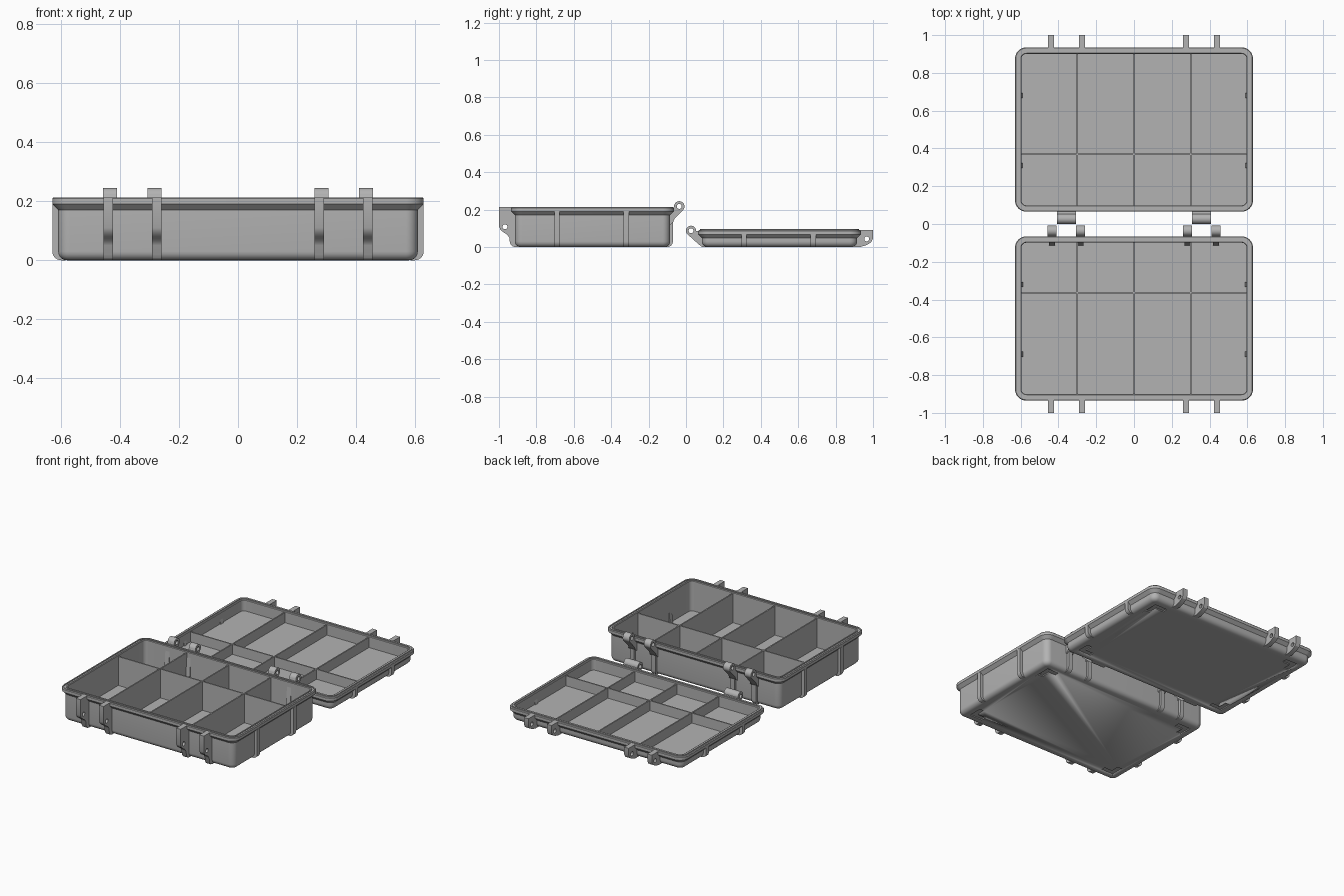
import bpy, bmesh
from math import sin, cos, pi, radians
from mathutils import Vector

cube = bpy.data.objects.get("Cube")
if cube:
    bpy.data.objects.remove(cube)

grey = bpy.data.materials.new("matte grey plastic")
grey.use_nodes = True
GREY = (0.45, 0.45, 0.45, 1)
grey.diffuse_color = GREY
grey.node_tree.nodes["Principled BSDF"].inputs["Base Color"].default_value = GREY

HX, HY, R = 0.61, 0.415, 0.04      # tray body half sizes and corner radius
SIDE = (-1, 1)


def finish(bm, name, smooth=True):
    bmesh.ops.recalc_face_normals(bm, faces=bm.faces[:])
    mesh = bpy.data.meshes.new(name)
    bm.to_mesh(mesh)
    bm.free()
    ob = bpy.data.objects.new(name, mesh)
    bpy.context.collection.objects.link(ob)
    mesh.materials.append(grey)
    bpy.ops.object.select_all(action='DESELECT')
    ob.select_set(True)
    bpy.context.view_layer.objects.active = ob
    if smooth:
        bpy.ops.object.shade_smooth_by_angle(angle=radians(32))
    return ob


def circle(a, b, r, start=0.0, sweep=2 * pi, n=20):
    full = sweep >= 2 * pi
    steps = n if full else n + 1
    return [(a + r * cos(start + sweep * i / n), b + r * sin(start + sweep * i / n))
            for i in range(steps)]


def prism(name, outline, axis, centre, width, hole=None):
    """Extrude an outline (with an optional hole) along the x, y or z axis."""
    def place(p):
        v = list(p)
        v.insert("xyz".index(axis), centre - width / 2)
        return v
    bm = bmesh.new()
    edges = []
    for loop in (outline, hole or []):
        vs = [bm.verts.new(place(p)) for p in loop]
        edges += [bm.edges.new((vs[i - 1], vs[i])) for i in range(len(vs))]
    bmesh.ops.triangle_fill(bm, edges=edges, use_beauty=True)
    ext = bmesh.ops.extrude_face_region(bm, geom=bm.faces[:])
    move = Vector((0, 0, 0))
    move["xyz".index(axis)] = width
    bmesh.ops.translate(bm, vec=move,
                        verts=[v for v in ext["geom"] if isinstance(v, bmesh.types.BMVert)])
    return finish(bm, name)


def box(name, lo, hi):
    return prism(name, [(lo[0], lo[1]), (hi[0], lo[1]), (hi[0], hi[1]), (lo[0], hi[1])],
                 "z", (lo[2] + hi[2]) / 2, hi[2] - lo[2])


def rounded_ring(bm, offset, z, cy):
    r = max(R + offset, 0.008)
    ax, ay = HX + offset - r, HY + offset - r
    ring = []
    for k, (sx, sy) in enumerate(((1, 1), (-1, 1), (-1, -1), (1, -1))):
        for p in circle(sx * ax, cy + sy * ay, r, k * pi / 2, pi / 2, 8):
            ring.append(bm.verts.new((*p, z)))
    return ring


def tray_shell(name, cy, top, lip):
    """Loft rounded rectangles up the outside, over the rim and down the inside."""
    fillet = 0.03
    prof = [(-fillet + fillet * sin(t * pi / 10), fillet - fillet * cos(t * pi / 10))
            for t in range(6)]
    prof += [(0, top - 0.042), (0.017, top - 0.025), (0.02, top - 0.022), (0.02, top - 0.004),
             (0.016, top), (0.009, top), (0.009, top + lip), (-0.004, top + lip),
             (-0.004, top), (-0.011, top), (-0.014, top - 0.003), (-0.014, 0.018)]
    bm = bmesh.new()
    rings = [rounded_ring(bm, o, z, cy) for o, z in prof]
    for a, b in zip(rings, rings[1:]):
        for i in range(len(a)):
            bm.faces.new((a[i - 1], a[i], b[i], b[i - 1]))
    bm.faces.new(rings[0])
    bm.faces.new(rings[-1])
    shell = finish(bm, name)
    # L-shaped recesses under the four corners
    for sx in SIDE:
        for sy in SIDE:
            x, y, a, w = 0.555, 0.36, 0.09, 0.035
            ell = [(x, y), (x - a, y), (x - a, y - w), (x - w, y - w), (x - w, y - a), (x, y - a)]
            cutter = prism("corner_cutter", [(sx * p, cy + sy * q) for p, q in ell], "z", 0, 0.014)
            cutter.hide_render = True
            mod = shell.modifiers.new("corner_recess", 'BOOLEAN')
            mod.operation, mod.object = 'DIFFERENCE', cutter
            bpy.context.view_layer.objects.active = shell
            bpy.ops.object.modifier_apply(modifier=mod.name)
            bpy.data.objects.remove(cutter)
    bpy.context.view_layer.objects.active = shell
    return shell


def dividers(prefix, cy, cross_y, top):
    t = 0.004
    for x in (-0.3, 0, 0.3):
        box(prefix + "_divider", (x - t, cy - 0.405, 0.012), (x + t, cy + 0.405, top))
    box(prefix + "_cross_divider", (-0.6, cross_y - t, 0.012), (0.6, cross_y + t, top - 0.001))


def rib_outline(face, sign, base, top):
    """Upright rib with a rounded foot, standing out from a wall."""
    foot = circle(face - 0.03, 0.03, 0.03, -pi / 2, pi / 2, 6)
    pts = [(face - 0.045, 0.0)] + foot + [(face, top), (face - 0.028, top)]
    return [(base + sign * a, z) for a, z in pts]


def side_ribs(prefix, ys, top):
    for sx in SIDE:
        for y in ys:
            prism(prefix + "_side_rib", rib_outline(0.63, sx, 0, top), "y", y, 0.028)


# Deep base and shallow lid
tray_shell("base_tray", -0.5, 0.213, -0.005)
tray_shell("lid_tray", 0.5, 0.09, 0.005)
dividers("base", -0.5, -0.365, 0.205)
dividers("lid", 0.5, 0.37, 0.083)
side_ribs("base", (-0.69, -0.32), 0.19)
side_ribs("lid", (0.31, 0.68), 0.068)

# Latch ears at the far ends, each with a pin hole
base_ear = [(-0.93, 0.213), (-1, 0.213), (-1, 0.11), (-0.992, 0.092), (-0.975, 0.078),
            (-0.955, 0.066), (-0.945, 0.05), (-0.941, 0.02), (-0.93, 0.005), (-0.915, 0),
            (-0.895, 0), (-0.91, 0.03), (-0.91, 0.17)]
lid_ear = [(0.93, 0.09), (1, 0.09), (1, 0.045), (0.99, 0.025), (0.965, 0.01),
           (0.93, 0), (0.895, 0), (0.91, 0.03), (0.91, 0.06)]
for x in (-0.44, -0.275, 0.275, 0.44):
    prism("base_latch_ear", base_ear, "x", x, 0.032, circle(-0.968, 0.108, 0.013))
    prism("lid_latch_ear", lid_ear, "x", x, 0.032, circle(0.966, 0.043, 0.013))

# Hinge knuckles: two on the base around one on the lid, per side
base_knuckle = circle(-0.036, 0.217, 0.028, -0.7, 3.84, 18) + [
    (-0.07, 0.205), (-0.09, 0.205), (-0.09, 0.115), (-0.07, 0.13), (-0.062, 0.15)]
lid_knuckle = circle(0.027, 0.087, 0.027, 0, pi + 0.7, 18) + [
    (0.07, 0.012), (0.085, 0.001), (0.11, 0.001), (0.09, 0.03), (0.09, 0.06), (0.07, 0.085)]
for sx in SIDE:
    for x in (0.434, 0.283):
        prism("base_hinge_knuckle", base_knuckle, "x", sx * x, 0.047, circle(-0.036, 0.217, 0.013))
        prism("base_hinge_rib", rib_outline(0.43, 1, -0.5, 0.19), "x", sx * x, 0.03)
    prism("lid_hinge_knuckle", lid_knuckle, "x", sx * 0.358, 0.1, circle(0.027, 0.087, 0.013))
